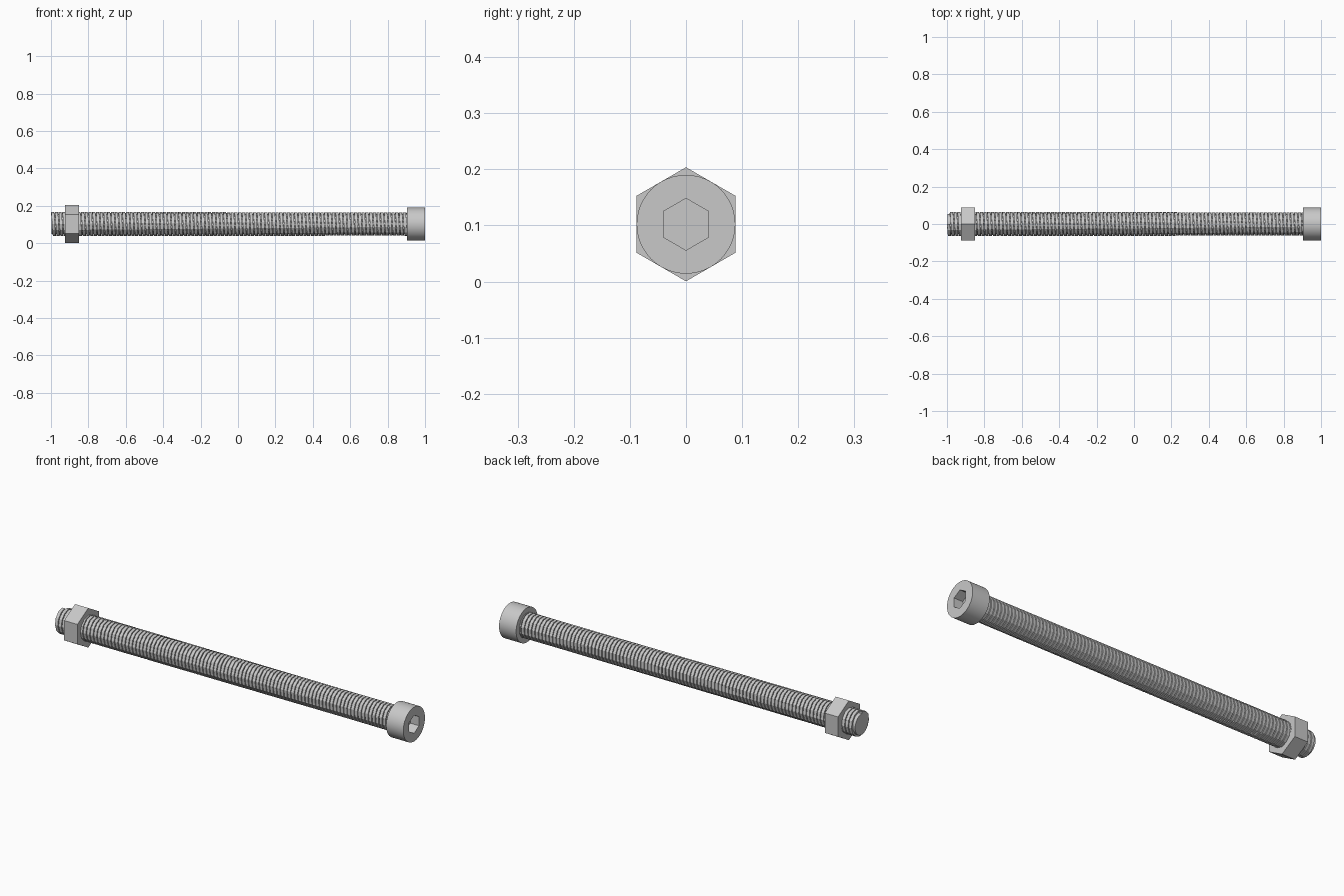
import bpy, bmesh, math

cube = bpy.data.objects.get("Cube")
if cube:
    bpy.data.objects.remove(cube, do_unlink=True)

AXIS_Z = 0.102        # height of the bolt's axis, which runs along x
CORE_R, CREST_R = 0.054, 0.064
PITCH = 0.02

GREY = (0.58, 0.58, 0.58, 1)
steel = bpy.data.materials.new("grey steel")
steel.use_nodes = True
steel.diffuse_color = GREY
steel.node_tree.nodes["Principled BSDF"].inputs["Base Color"].default_value = GREY


def point(x, r, angle):
    return (x, r * math.sin(angle), AXIS_Z + r * math.cos(angle))


def finish(bm, name, smooth=True):
    bmesh.ops.recalc_face_normals(bm, faces=bm.faces)
    mesh = bpy.data.meshes.new(name)
    bm.to_mesh(mesh)
    bm.free()
    mesh.materials.append(steel)
    obj = bpy.data.objects.new(name, mesh)
    bpy.context.collection.objects.link(obj)
    if smooth:
        bpy.ops.object.select_all(action="DESELECT")
        obj.select_set(True)
        bpy.context.view_layer.objects.active = obj
        bpy.ops.object.shade_smooth_by_angle(angle=math.radians(30))


def loft(name, rings, closed=False):
    """Join rings (x, radius, sides); side counts must divide one another."""
    bm = bmesh.new()
    loops = [[bm.verts.new(point(x, r, math.tau * i / n)) for i in range(n)]
             for x, r, n in rings]
    pairs = list(zip(loops, loops[1:]))
    if closed:
        pairs.append((loops[-1], loops[0]))
    else:
        bm.faces.new(loops[0])
        bm.faces.new(loops[-1])
    for a, b in pairs:
        count = min(len(a), len(b))
        for i in range(count):
            arcs = []
            for ring in (a, b):
                step = len(ring) // count
                arcs.append([ring[(i * step + k) % len(ring)] for k in range(step + 1)])
            bm.faces.new(arcs[0] + arcs[1][::-1])
    finish(bm, name)


# Cylindrical head with a hexagonal socket
loft("socket_head", [(0.903, 0.088, 48), (1.0, 0.088, 48),
                     (1.0, 0.0462, 6), (0.95, 0.0462, 6)])

# Hexagonal nut with a round bore
loft("hex_nut", [(-0.925, 0.1016, 6), (-0.85, 0.1016, 6),
                 (-0.85, 0.056, 24), (-0.925, 0.056, 24)], closed=True)

# Shaft core
loft("shaft_core", [(-0.998, CORE_R, 36), (0.91, CORE_R, 36)])

# Helical thread: a faceted ridge with a broad flat crest and narrow grooves
bm = bmesh.new()
SIDES = 12.006
profile = [(-0.0085, CORE_R - 0.003), (-0.0078, CREST_R),
           (0.0078, CREST_R), (0.0085, CORE_R - 0.003)]
start, end = -0.9915, 0.91
steps = int((end - start) / PITCH * SIDES)
previous = None
for i in range(steps + 1):
    angle = -math.tau * i / SIDES
    x = start + PITCH * i / SIDES
    section = [bm.verts.new(point(x + dx, r, angle)) for dx, r in profile]
    if previous:
        for k in range(4):
            j = (k + 1) % 4
            bm.faces.new((previous[k], previous[j], section[j], section[k]))
    if i in (0, steps):
        bm.faces.new(section)
    previous = section
finish(bm, "shaft_thread", smooth=False)
